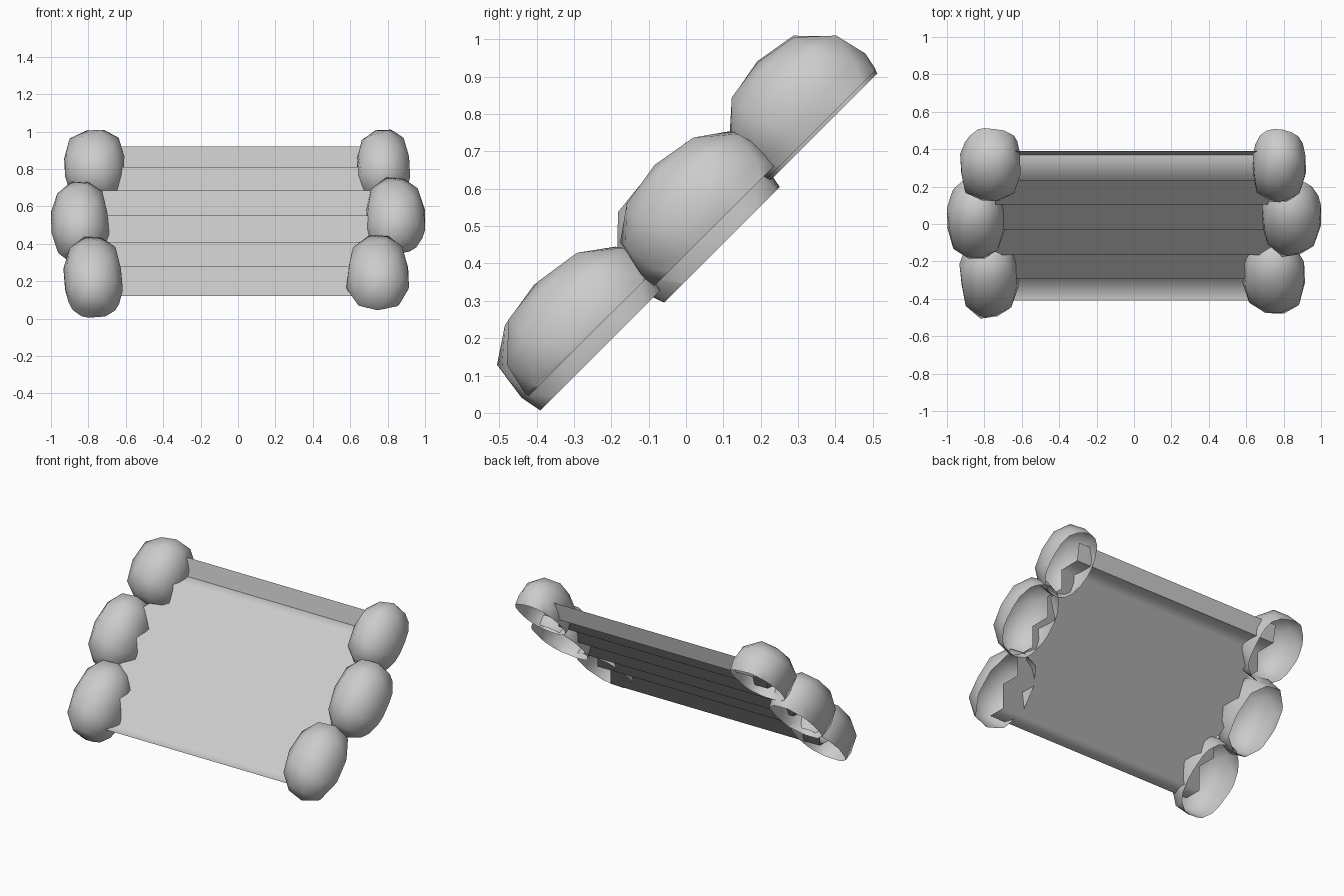
import bpy, bmesh, math, random
from mathutils import Vector, noise

if "Cube" in bpy.data.objects:
    bpy.data.objects.remove(bpy.data.objects["Cube"])

R = math.sqrt(0.5)
stone = bpy.data.materials.new("light grey stone")
stone.diffuse_color = (0.6, 0.6, 0.6, 1)
stone.use_nodes = True
stone.node_tree.nodes["Principled BSDF"].inputs["Base Color"].default_value = stone.diffuse_color


def add_object(name, bm):
    mesh = bpy.data.meshes.new(name)
    bm.to_mesh(mesh)
    bm.free()
    mesh.materials.append(stone)
    obj = bpy.data.objects.new(name, mesh)
    bpy.context.collection.objects.link(obj)
    return obj


def sheet(name, profile, half_width, smooth):
    """Extrude an open (y, z) profile across x as a thin sheet."""
    bm = bmesh.new()
    rows = [[bm.verts.new((s * half_width, y, z)) for s in (-1, 1)] for y, z in profile]
    for a, b in zip(rows, rows[1:]):
        f = bm.faces.new((a[0], a[1], b[1], b[0]))
        f.smooth = smooth
    return add_object(name, bm)


# Stair treads and risers: a zigzag sheet shaded smooth
ys = [-0.41, -0.295, -0.165, -0.03, 0.105, 0.23, 0.37]
zs = [0.12, 0.28, 0.41, 0.55, 0.685, 0.81]
profile = []
for i, z in enumerate(zs):
    profile += [(ys[i], z), (ys[i + 1], z)]
sheet("stair_steps", profile, 0.74, True)

# Last riser: flat and leaning back slightly
sheet("top_riser", [(0.37, 0.81), (0.39, 0.92)], 0.74, False)


def boulder(name, x, hx, u, hu, cut, seed):
    """Open rounded shell; u runs up the slope, n points out of the slope."""
    n, hn, p = 0.34, 0.185, 2.5
    bm = bmesh.new()
    bmesh.ops.create_icosphere(bm, subdivisions=2, radius=1)
    # Rock-like box rounding with a little unevenness
    for v in bm.verts:
        c = v.co / sum(abs(k) ** p for k in v.co) ** (1 / p)
        v.co = c * (1 + 0.07 * noise.noise(c * 1.6 + Vector((seed * 7.3, 0, 0))))
    # Open underside
    bmesh.ops.bisect_plane(bm, geom=bm.verts[:] + bm.edges[:] + bm.faces[:],
                           plane_co=(0, 0, (cut - n) / hn), plane_no=(0, 0, 1),
                           clear_inner=True)
    # Turn onto the slope
    for v in bm.verts:
        a, b, c = v.co
        uu, nn = u + b * hu, n + c * hn
        v.co = (x + a * hx, (uu - nn) * R, max(0, (uu + nn) * R))
    for f in bm.faces:
        f.smooth = True
    add_object(name, bm)


# Boulders: three on each side
boulder("left_lower_boulder", -0.775, 0.155, -0.045, 0.245, 0.28, 1)
boulder("left_middle_boulder", -0.845, 0.155, 0.38, 0.24, 0.25, 2)
boulder("left_upper_boulder", -0.765, 0.165, 0.80, 0.215, 0.28, 3)
boulder("right_lower_boulder", 0.75, 0.17, -0.03, 0.235, 0.33, 4)
boulder("right_middle_boulder", 0.84, 0.16, 0.41, 0.235, 0.30, 5)
boulder("right_upper_boulder", 0.775, 0.145, 0.80, 0.215, 0.29, 6)
